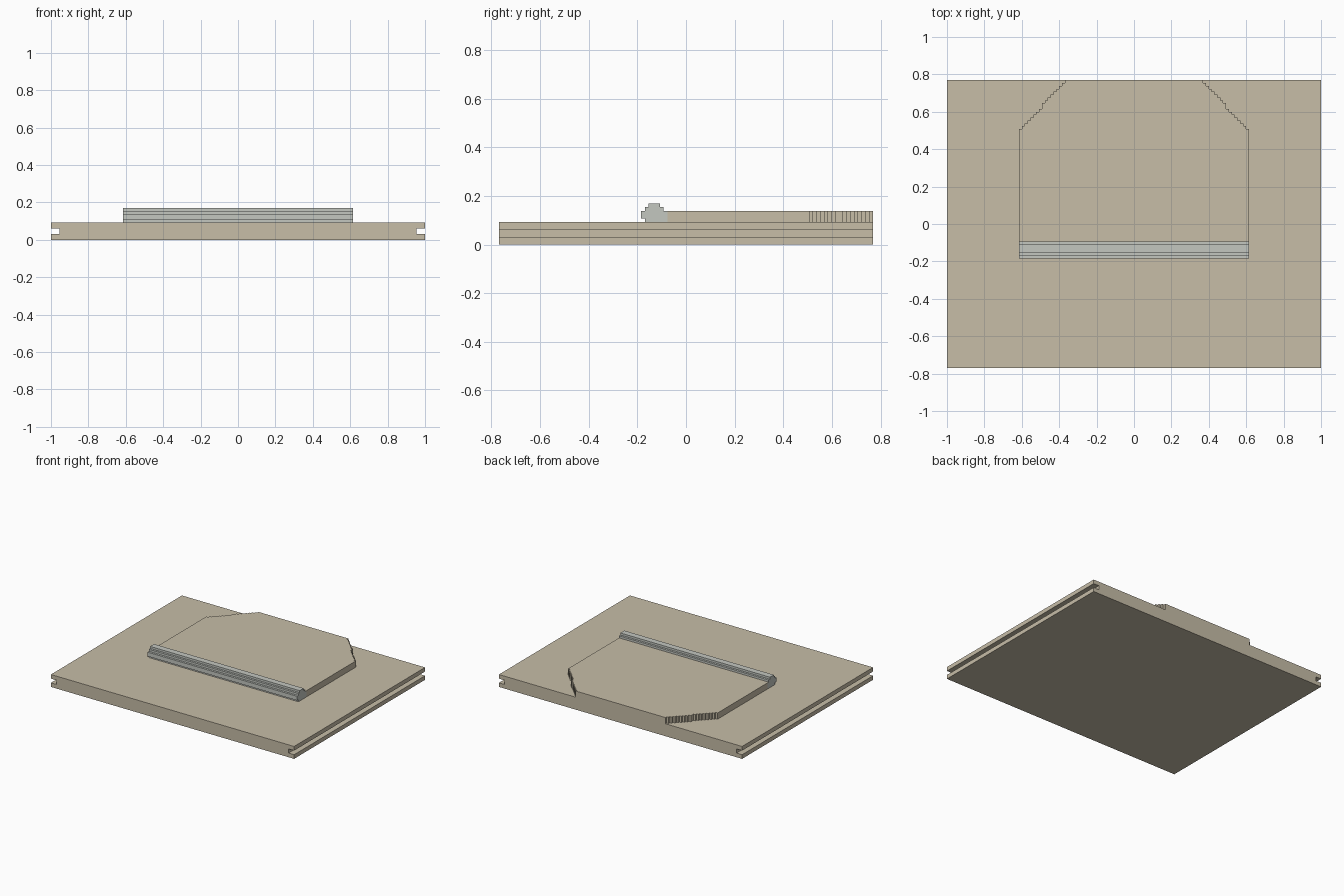
import bpy, bmesh
from mathutils import Vector

if "Cube" in bpy.data.objects:
    bpy.data.objects.remove(bpy.data.objects["Cube"])

U = 2 / 130  # grid unit of the stepped model


def material(name, rgb):
    m = bpy.data.materials.new(name)
    m.diffuse_color = (*rgb, 1)
    m.use_nodes = True
    m.node_tree.nodes["Principled BSDF"].inputs["Base Color"].default_value = m.diffuse_color
    return m


tan = material("tan", (0.57, 0.51, 0.39))
grey = material("light grey", (0.55, 0.57, 0.53))


def extrude(name, outline, axis, lo, hi, mats):
    """Extrude an outline (grid units) along x, y or z from lo to hi."""
    def place(a, b, c):
        return Vector({"x": (c, a, b), "y": (a, c, b), "z": (a, b, c)}[axis]) * U
    bm = bmesh.new()
    face = bm.faces.new([bm.verts.new(place(a, b, lo)) for a, b in outline])
    out = bmesh.ops.extrude_face_region(bm, geom=[face])
    verts = [v for v in out["geom"] if isinstance(v, bmesh.types.BMVert)]
    bmesh.ops.translate(bm, verts=verts, vec=place(0, 0, hi - lo))
    bmesh.ops.recalc_face_normals(bm, faces=bm.faces)
    mesh = bpy.data.meshes.new(name)
    bm.to_mesh(mesh)
    bm.free()
    for m in mats:
        mesh.materials.append(m)
    ob = bpy.data.objects.new(name, mesh)
    bpy.context.collection.objects.link(ob)
    return ob


# Base board with a groove along each side
half = [(65, 0), (65, 2), (62, 2), (62, 4), (65, 4), (65, 6)]
extrude("base_board", half + [(-x, z) for x, z in reversed(half)], "y", -50, 50, [tan])

# Raised panel with stair-stepped back corners
side, x = [(40, -5)], 40
for y in list(range(33, 41)) + list(range(42, 50)):
    side += [(x, y), (x - 1, y)]
    x -= 1
side.append((x, 50))
extrude("raised_panel", side + [(-a, b) for a, b in reversed(side)], "z", 6, 9, [tan])

# Stepped round bar along the panel's front edge
profile = [(-11, 6), (-5, 6), (-5, 9), (-6, 9), (-6, 10), (-7, 10), (-7, 11),
           (-10, 11), (-10, 10), (-11, 10), (-11, 9), (-12, 9), (-12, 7), (-11, 7)]
bar = extrude("front_bar", profile, "x", -40, 40, [grey, tan])
# The narrow ledge flush with the panel shares its colour
for p in bar.data.polygons:
    if p.normal.z > 0.9 and p.center.y > -6 * U:
        p.material_index = 1
